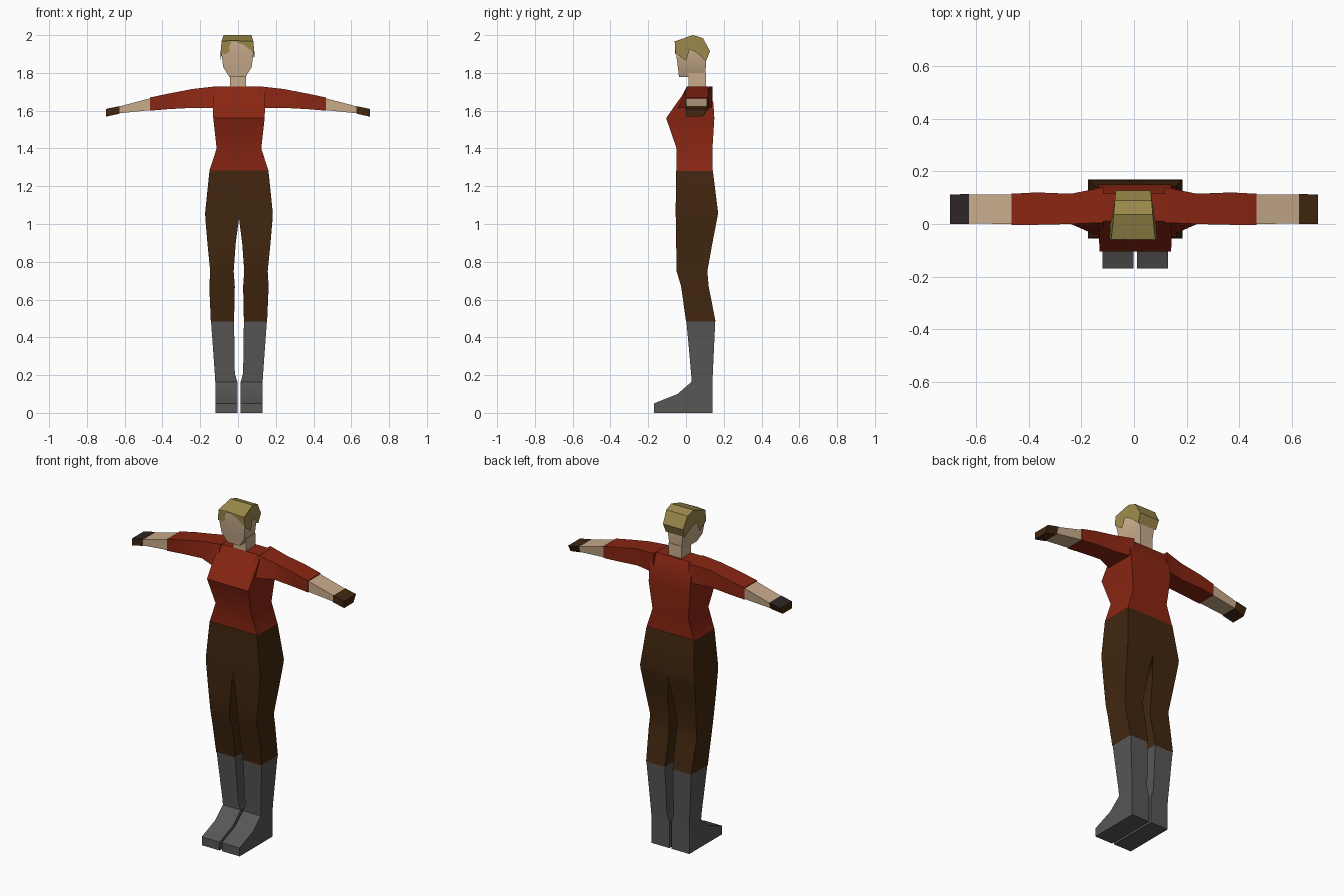
import bpy, bmesh, math

if "Cube" in bpy.data.objects:
    bpy.data.objects.remove(bpy.data.objects["Cube"])


def make_mat(name, rgb):
    m = bpy.data.materials.new(name)
    m.diffuse_color = (*rgb, 1)
    m.use_nodes = True
    m.node_tree.nodes["Principled BSDF"].inputs["Base Color"].default_value = m.diffuse_color
    return m


RED = make_mat("red_cloth", (0.25, 0.019, 0.006))
BROWN = make_mat("dark_brown", (0.054, 0.020, 0.005))
SKIN = make_mat("skin", (0.58, 0.41, 0.26))
HAIR = make_mat("blond_hair", (0.33, 0.25, 0.07))
GREY = make_mat("boot_grey", (0.098, 0.095, 0.092))
CHARCOAL = make_mat("charcoal", (0.029, 0.019, 0.019))


def finish(name, bm, mat, mirror=False, shift=0.0, solid=True):
    """Turn a bmesh into an object; optionally mirror it across x."""
    if solid:
        bmesh.ops.recalc_face_normals(bm, faces=bm.faces)
    if mirror:  # drop the hidden wall on the mirror plane
        wall = [f for f in bm.faces if all(abs(v.co.x) < 1e-4 for v in f.verts)]
        bmesh.ops.delete(bm, geom=wall, context='FACES')
    me = bpy.data.meshes.new(name)
    bm.to_mesh(me)
    bm.free()
    ob = bpy.data.objects.new(name, me)
    me.materials.append(mat)
    bpy.context.collection.objects.link(ob)
    ob.location.x = shift
    if mirror:
        ob.modifiers.new("mirror", 'MIRROR').use_axis[0] = True
    bpy.ops.object.select_all(action='DESELECT')
    ob.select_set(True)
    bpy.context.view_layer.objects.active = ob
    bpy.ops.object.shade_smooth_by_angle(angle=math.radians(28))
    return ob


def loft(rings):
    """Skin a list of equal-sized point rings and cap both ends."""
    bm = bmesh.new()
    vs = [[bm.verts.new(p) for p in r] for r in rings]
    n = len(rings[0])
    for a, b in zip(vs, vs[1:]):
        for i in range(n):
            j = (i + 1) % n
            bm.faces.new((a[i], a[j], b[j], b[i]))
    bm.faces.new(vs[0][::-1])
    bm.faces.new(vs[-1])
    return bm


def level(z, x0, x1, y0, y1):
    """Rectangle at height z."""
    return [(x0, y0, z), (x1, y0, z), (x1, y1, z), (x0, y1, z)]


def slab(x, y0, y1, z0, z1, low_back=None, top_front=None):
    """Four-sided arm section at x."""
    yb = y1 if low_back is None else low_back
    yt = y0 if top_front is None else top_front
    return [(x, y0, z0), (x, yb, z0), (x, y1, z1), (x, yt, z1)]


# Shirt body: z, half width, front y, back y
shirt = [(1.28, .157, -.05, .14), (1.40, .118, -.05, .14), (1.56, .136, -.105, .15),
         (1.64, .138, -.05, .145), (1.70, .136, -.005, .127), (1.728, .13, .012, .115)]
finish("shirt_body", loft([level(z, -w, w, f, b) for z, w, f, b in shirt]), RED, shift=.005)

# Sleeves
finish("sleeve", loft([
    slab(.115, -.055, .14, 1.615, 1.729, top_front=.005),
    slab(.24, 0, .115, 1.615, 1.715),
    slab(.37, -.003, .12, 1.608, 1.69),
    slab(.465, -.004, .115, 1.60, 1.67)]), RED, mirror=True)

# Bare forearms
finish("forearm", loft([
    slab(.46, .0, .112, 1.603, 1.667),
    slab(.63, .002, .112, 1.586, 1.622, low_back=.10)]), SKIN, mirror=True)

# Gloved hands; one has a dark upper face
for side, s in (("right", -1), ("left", 1)):
    bm = loft([slab(s * .628, .0, .114, 1.584, 1.624, low_back=.10),
               slab(s * .70, .0, .112, 1.568, 1.609, low_back=.088)])
    bm.normal_update()
    hand = finish(side + "_hand", bm, BROWN)
    hand.data.materials.append(CHARCOAL)
    if s < 0:
        for p in hand.data.polygons:
            p.material_index = int(p.normal.z > .7)

# Trousers: z, inner x, outer x, front y, back y
legs = [(1.283, 0, .156, -.052, .142), (1.06, 0, .179, -.055, .17), (1.03, 0, .178, -.054, .165),
        (.90, .017, .167, -.052, .14), (.75, .028, .152, -.05, .113), (.67, .022, .157, -.026, .12),
        (.485, .026, .149, 0, .156)]
finish("trousers", loft([level(*s) for s in legs]), BROWN, mirror=True, shift=.005)

# Boot shafts
finish("boot_shaft", loft([
    level(.488, .026, .148, .002, .155), level(.21, .022, .128, .027, .142),
    level(.16, .008, .125, .03, .14)]), GREY, mirror=True, shift=.005)

# Boot feet: side profile extruded across x
foot = [(.14, 0), (.14, .165), (.03, .165), (-.045, .10), (-.17, .05), (-.17, 0)]
finish("boot_foot", loft([[(x, y, z) for y, z in foot] for x in (.007, .125)]),
       GREY, mirror=True, shift=.005)

# Neck and head: z, front half width, back half width, front y, back y
finish("neck", loft([level(1.70, -.043, .043, .012, .105),
                     level(1.80, -.043, .043, .012, .105)]), SKIN)
head = [(1.777, .042, .040, -.037, .10), (1.83, .075, .045, -.043, .105),
        (1.905, .085, .055, -.053, .105), (1.965, .066, .055, -.052, .09)]
finish("head", loft([[(-a, f, z), (a, f, z), (b, k, z), (-b, k, z)]
                     for z, a, b, f, k in head]), SKIN, shift=-.003)

# Hair cap: y, z, half width around the side outline, front to back then the hairline
outline = [(-.056, 1.905, .09), (-.06, 1.967, .084), (.037, 2.0, .074), (.09, 1.984, .07),
           (.127, 1.915, .066), (.106, 1.862, .062), (.06, 1.905, .074),
           (.02, 1.926, .082), (0, 1.864, .088)]
bm = bmesh.new()
left, right = ([bm.verts.new((s * w, y, z)) for y, z, w in outline] for s in (-1, 1))
for i in range(1, 5):
    bm.faces.new((left[i], right[i], right[i + 1], left[i + 1]))
bm.faces.new(left)
bm.faces.new(right[::-1])
# Swept fringe on both sides of the parting
part = bm.verts.new((-.03, -.058, 1.972))
lock = [bm.verts.new(p) for p in ((-.045, -.057, 1.935), (-.04, -.057, 1.915), (-.06, -.057, 1.90))]
tip = bm.verts.new((.03, -.058, 1.95))
bm.faces.new([left[1], left[0], lock[2], lock[1], lock[0], part])
bm.faces.new([part, tip, right[0], right[1]])
bm.faces.new([left[1], part, right[1]])
finish("hair", bm, HAIR, shift=-.003)
